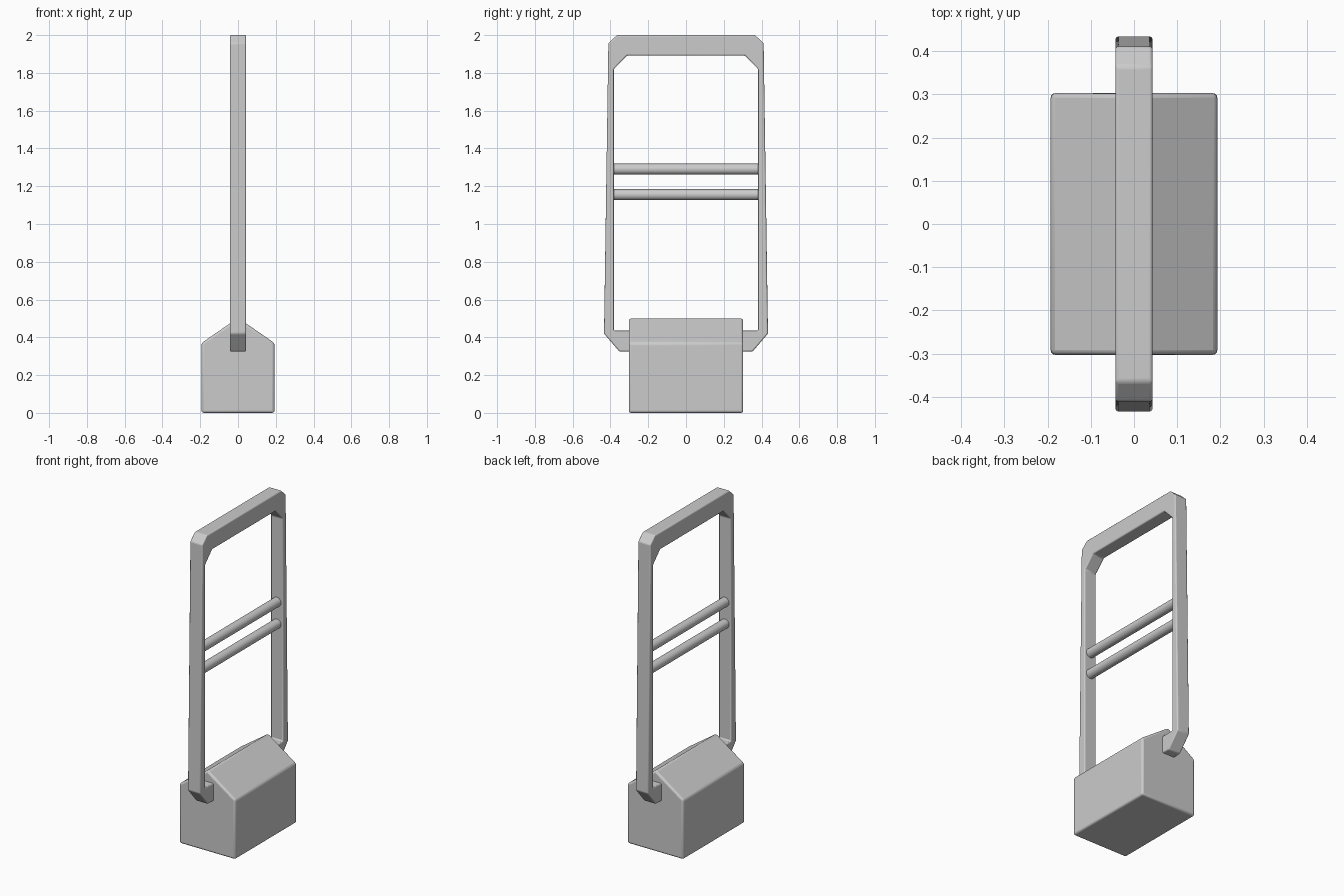
import bpy, bmesh, math

if "Cube" in bpy.data.objects:
    bpy.data.objects.remove(bpy.data.objects["Cube"])


def finish(obj, bevel):
    mod = obj.modifiers.new("rounded_edges", "BEVEL")
    mod.width = bevel
    mod.segments = 3
    mod.limit_method = "ANGLE"
    mod.angle_limit = math.radians(25)
    bpy.ops.object.select_all(action="DESELECT")
    obj.select_set(True)
    bpy.context.view_layer.objects.active = obj
    bpy.ops.object.shade_smooth_by_angle(angle=math.radians(30))


def extrude_profile(name, points, direction, bevel):
    """Extrude a closed 3D outline along a direction into a solid."""
    bm = bmesh.new()
    face = bm.faces.new([bm.verts.new(p) for p in points])
    ext = bmesh.ops.extrude_face_region(bm, geom=[face], use_keep_orig=True)
    verts = [v for v in ext["geom"] if isinstance(v, bmesh.types.BMVert)]
    bmesh.ops.translate(bm, verts=verts, vec=direction)
    bmesh.ops.recalc_face_normals(bm, faces=bm.faces)
    mesh = bpy.data.meshes.new(name)
    bm.to_mesh(mesh)
    bm.free()
    obj = bpy.data.objects.new(name, mesh)
    bpy.context.collection.objects.link(obj)
    finish(obj, bevel)
    return obj


def mirrored(half):
    """Append the mirror image of a half outline, in reverse order."""
    return half + [(-a, b) for a, b in reversed(half)]


# Weighted base with a gabled top
BASE_Y = 0.303
base_outline = [(-0.193, 0), (0.193, 0), (0.193, 0.37), (0, 0.503), (-0.193, 0.37)]
extrude_profile("base_block", [(x, -BASE_Y, z) for x, z in base_outline],
                (0, 2 * BASE_Y, 0), 0.012)

# Tapered hoop frame whose feet plug into the ends of the base
FRAME_X = 0.043
outer = mirrored([(0.27, 0.325), (0.353, 0.325), (0.434, 0.42),
                  (0.411, 1.957), (0.365, 2.0)])
inner = mirrored([(0.27, 0.435), (0.382, 0.435), (0.382, 1.82), (0.312, 1.892)])
frame_outline = outer + inner[::-1]
extrude_profile("hoop_frame", [(-FRAME_X, y, z) for y, z in frame_outline],
                (2 * FRAME_X, 0, 0), 0.007)

# Two round crossbars
for name, z in (("lower_crossbar", 1.155), ("upper_crossbar", 1.29)):
    bpy.ops.mesh.primitive_cylinder_add(vertices=32, radius=0.029, depth=0.78,
                                        location=(0, 0, z),
                                        rotation=(math.pi / 2, 0, 0))
    bar = bpy.context.object
    bar.name = name
    bpy.ops.object.shade_smooth_by_angle(angle=math.radians(30))
